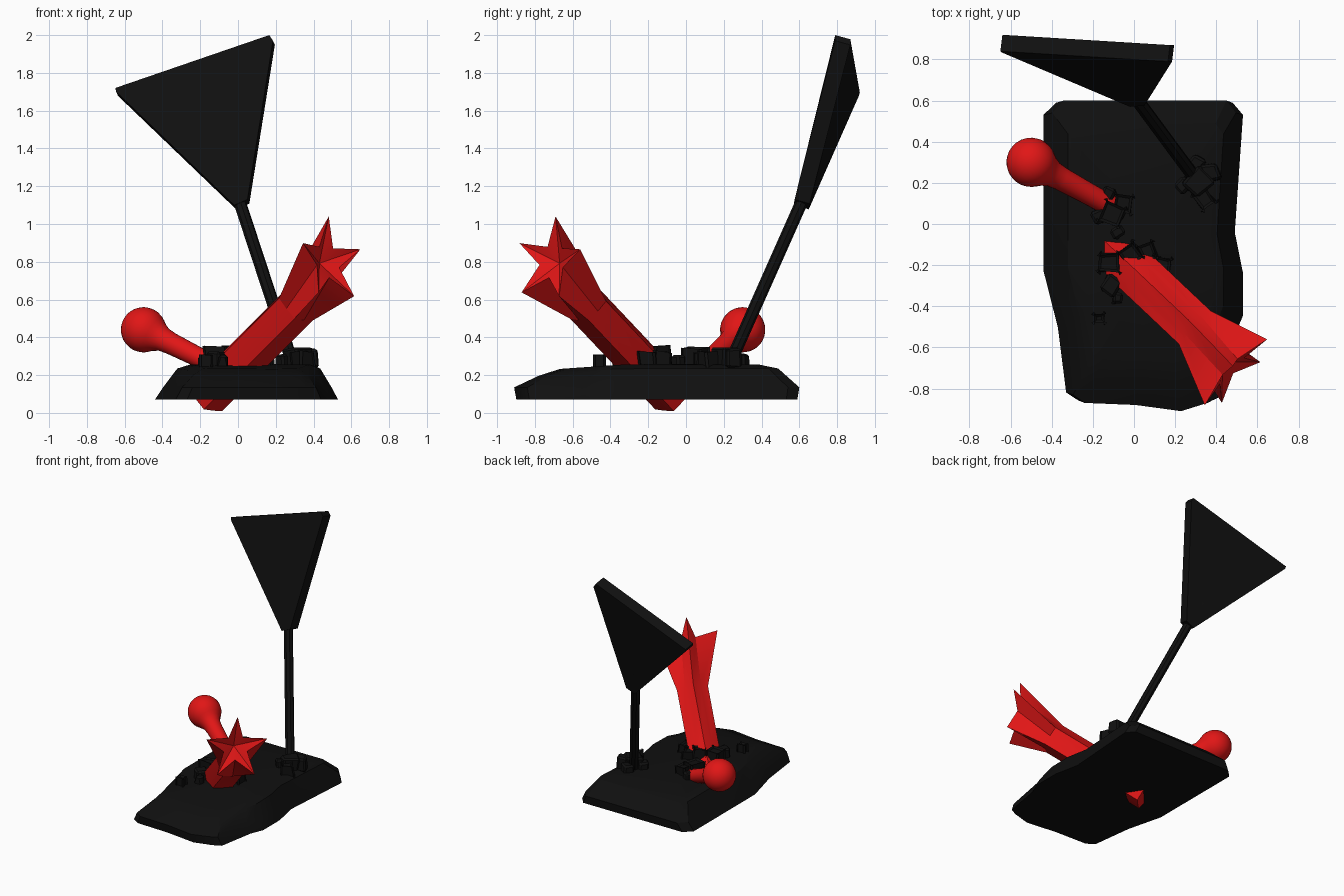
import bpy, bmesh, math, random
from mathutils import Vector as V

if "Cube" in bpy.data.objects:
    bpy.data.objects.remove(bpy.data.objects["Cube"])

random.seed(4)


def material(name, col):
    m = bpy.data.materials.new(name)
    m.diffuse_color = (*col, 1)
    m.use_nodes = True
    m.node_tree.nodes["Principled BSDF"].inputs["Base Color"].default_value = m.diffuse_color
    return m


BLACK = material("charcoal", (0.005, 0.005, 0.005))
RED = material("red", (0.75, 0.008, 0.008))


def finish(bm, name, mat, smooth=None):
    bmesh.ops.recalc_face_normals(bm, faces=bm.faces)
    me = bpy.data.meshes.new(name)
    bm.to_mesh(me)
    bm.free()
    ob = bpy.data.objects.new(name, me)
    bpy.context.collection.objects.link(ob)
    me.materials.append(mat)
    if smooth:
        bpy.ops.object.select_all(action='DESELECT')
        ob.select_set(True)
        bpy.context.view_layer.objects.active = ob
        bpy.ops.object.shade_smooth_by_angle(angle=math.radians(smooth))
    return ob


def loft(rings, name, mat, smooth=None, start=None, end=None):
    """Skin rings of points; cap with an n-gon, or a fan to a given point."""
    bm = bmesh.new()
    vs = [[bm.verts.new(p) for p in r] for r in rings]
    n = len(vs[0])
    for a, b in zip(vs, vs[1:]):
        for i in range(n):
            j = (i + 1) % n
            bm.faces.new((a[i], a[j], b[j], b[i]))
    for ring, tip in ((vs[0], start), (vs[-1], end)):
        if tip is None:
            bm.faces.new(ring)
        else:
            c = bm.verts.new(tip)
            for i in range(n):
                bm.faces.new((ring[i], ring[(i + 1) % n], c))
    return finish(bm, name, mat, smooth)


def ring(c, axis, up, radii, n):
    """Ring round an axis; radii repeat around it, first one pointing up."""
    axis = V(axis).normalized()
    u = (V(up) - axis * V(up).dot(axis)).normalized()
    w = axis.cross(u)
    return [V(c) + (u * math.cos(t) + w * math.sin(t)) * radii[i % len(radii)]
            for i, t in enumerate(2 * math.pi * k / n for k in range(n))]


# Irregular ground slab with sloping sides
outline = [(-.38, .6), (-.44, .54), (-.44, .15), (-.44, -.23), (-.37, -.51), (-.33, -.83),
           (-.27, -.87), (0, -.88), (.24, -.91), (.38, -.87), (.44, -.84), (.49, -.55),
           (.53, -.45), (.53, -.24), (.49, -.04), (.53, .54), (.48, .6)]


def slab_ring(sx, sy, z, droop=0):
    pts = []
    for x, y in outline:
        px, py = .1 + (x - .1) * sx, -.1 + (y + .1) * sy
        pts.append((px, py, z - droop * max(0, -py - .35)))
    return pts


loft([slab_ring(1, .985, .07), slab_ring(.92, 1, .135), slab_ring(.78, .84, .235, .09),
      slab_ring(.66, .7, .255, .07)],
     "ground_slab", BLACK, 30, end=(.08, -.1, .26))

# Leaning horn with a five pointed star mouth
axis = V((1, -.88, 1)).normalized()
face = V((.72, -.66, .2)).normalized()
up = V((-.023, .045, .228))
mouth = V((.503, -.735, .812))
horn = [ring((-.17, -.07, .09), axis, up, (.118, .098), 10),
        ring((.04, -.265, .3), axis, up, (.118, .1), 10),
        ring((.31, -.52, .57), axis, up, (.118, .1), 10)]
star = ring(mouth, face, up, (.233, .09), 10)
star = [p - face * .04 if i % 2 else p for i, p in enumerate(star)]
horn.append(star)
loft(horn, "star_horn", RED, 30, end=mouth - face * .1)

# Ball headed club: stem flares into a sphere
ball, root = V((-.5, .3, .44)), V((-.1, .08, .24))
d = (ball - root).normalized()
L = (ball - root).length
profile = [(0, .052), (.15, .053), (L - .18, .058), (L - .13, .064), (L - .095, .08)]
profile += [(L - .12 * math.cos(a), .12 * math.sin(a))
            for a in (math.radians(k) for k in range(52, 178, 12))]
loft([ring(root + d * t, d, (0, 0, 1), (r,), 24) for t, r in profile],
     "ball_club", RED, 50, end=ball + d * .12)

# Sign post, running a little way up the back of the sign
post_a, post_b = V((.31, .205, .2)), V((-.045, .685, 1.28))
pd = post_b - post_a
loft([ring(p, pd, (1, 0, 0), (.033,), 8) for p in (post_a, post_b)], "sign_post", BLACK)

# Triangular sign plate with blunted corners
front = [(-.02, .57, 1.10), (.05, .575, 1.13), (.185, .79, 1.97), (.165, .79, 2.0),
         (-.65, .84, 1.72), (-.645, .835, 1.70)]
loft([front, [V(p) + V((.01, .08, -.022)) for p in front]], "sign_plate", BLACK)


# Broken rubble heaped round each root
def rock(name, c, size):
    bm = bmesh.new()
    bmesh.ops.create_cube(bm, size=1)
    spin = random.uniform(0, math.pi)
    for v in bm.verts:
        p = V([v.co[i] * size[i] * random.uniform(.75, 1.1) for i in range(3)])
        cs, sn = math.cos(spin), math.sin(spin)
        v.co = V((p.x * cs - p.y * sn, p.x * sn + p.y * cs, p.z)) + V(c)
    bmesh.ops.bevel(bm, geom=bm.edges[:], offset=.012, segments=1, affect='EDGES')
    finish(bm, name, BLACK)


heaps = {
    "post_rubble": [(.31, .2, .29, .13), (.37, .25, .29, .1), (.24, .19, .27, .08),
                    (.34, .13, .27, .09), (.3, .29, .27, .09)],
    "club_rubble": [(-.1, .05, .28, .11), (-.13, .14, .26, .08), (-.05, .1, .27, .09),
                    (-.17, .04, .26, .08), (-.08, -.04, .26, .07)],
    "horn_rubble": [(-.12, -.19, .29, .1), (-.11, -.3, .27, .1), (-.02, -.15, .29, .1),
                    (.07, -.14, .27, .09), (.14, -.2, .27, .09), (-.08, -.36, .26, .06),
                    (-.17, -.46, .25, .05)],
}
for name, stones in heaps.items():
    for i, (x, y, z, s) in enumerate(stones):
        rock(f"{name}_{i + 1}", (x, y, z), (s, s * .9, .11 if s > .09 else .09))
